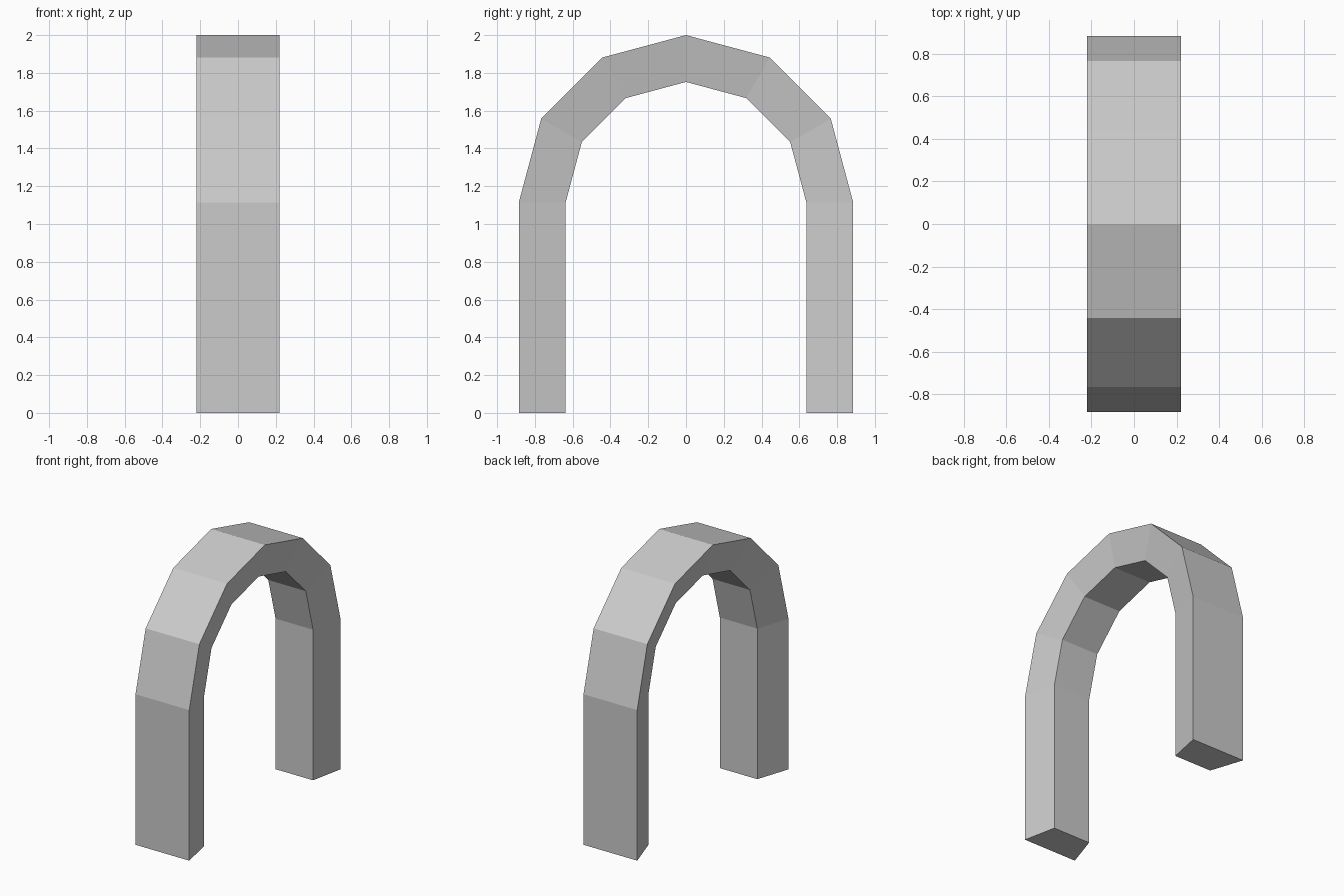
import bpy, bmesh
from math import sin, cos, pi

if "Cube" in bpy.data.objects:
    bpy.data.objects.remove(bpy.data.objects["Cube"])

SPRING = 1.115          # height where the legs meet the arch
R_OUT, R_IN = 0.885, 0.637
SEGMENTS = 6

# Centre line stations as (direction y, direction z, base height)
stations = [(-1, 0, 0)]
for i in range(SEGMENTS + 1):
    a = pi - pi * i / SEGMENTS
    stations.append((cos(a), sin(a), SPRING))
stations.append((1, 0, 0))

# Tapered cross-section: (x, radius), wide outside and narrower inside
section = [(-0.22, R_OUT), (0.22, R_OUT), (0.169, R_IN), (-0.138, R_IN)]

# Sweep the section over the legs and arch
bm = bmesh.new()
rings = [[bm.verts.new((x, dy * r, z + dz * r)) for x, r in section]
         for dy, dz, z in stations]
for a, b in zip(rings, rings[1:]):
    for k in range(4):
        n = (k + 1) % 4
        bm.faces.new((a[k], a[n], b[n], b[k]))

# Feet
bm.faces.new(rings[0])
bm.faces.new(rings[-1])
bmesh.ops.recalc_face_normals(bm, faces=bm.faces)

mesh = bpy.data.meshes.new("arch")
bm.to_mesh(mesh)
bm.free()
bpy.context.collection.objects.link(bpy.data.objects.new("arch", mesh))
